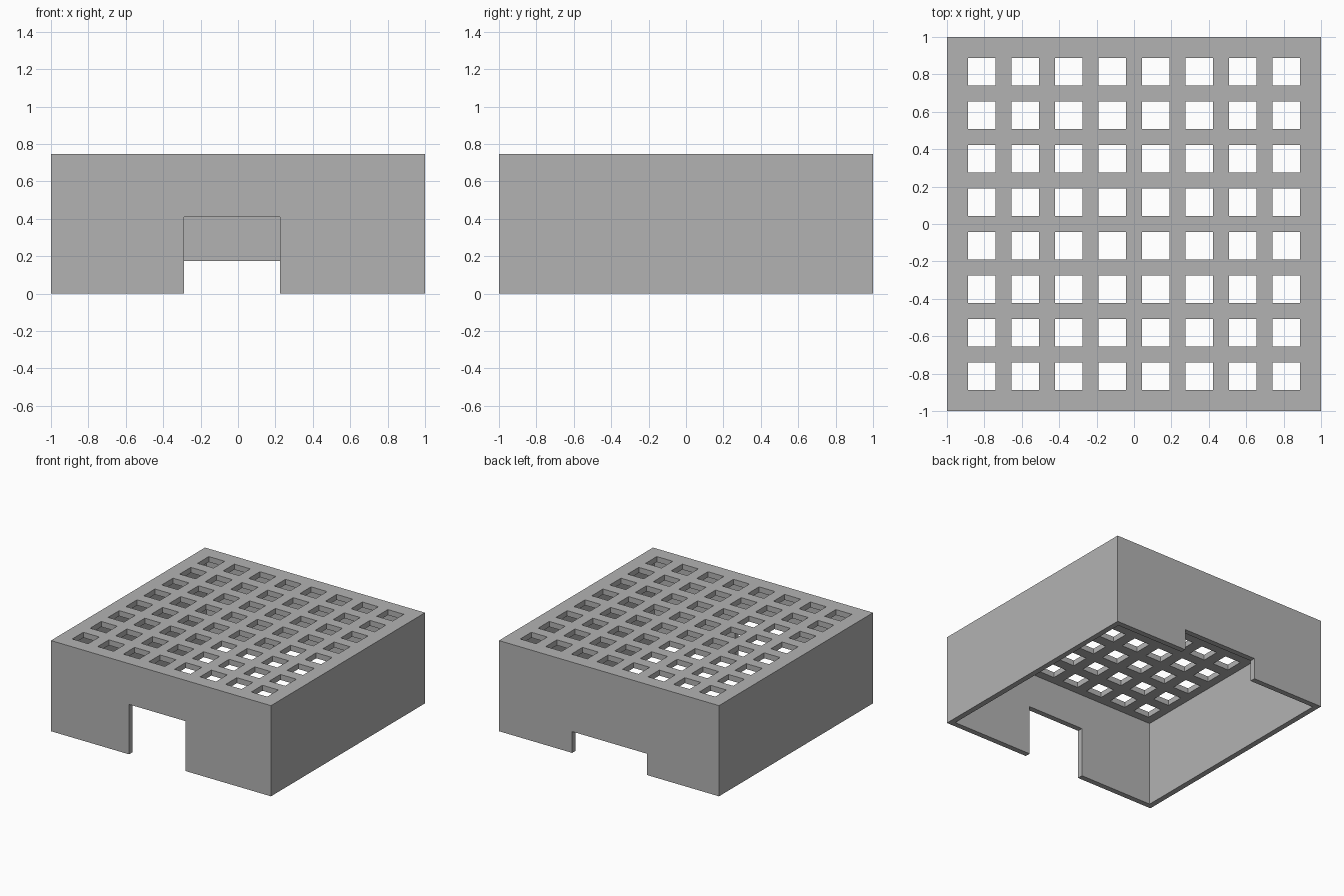
import bpy
import bmesh
from mathutils import Matrix, Vector

cube = bpy.data.objects.get("Cube")
if cube:
    bpy.data.objects.remove(cube, do_unlink=True)

HEIGHT = 0.745
WALL = 0.045
PITCH = 2 / 8.6
HOLE = 0.145
COUNT = 8

grey = bpy.data.materials.new("mid_grey")
grey.use_nodes = True
colour = (0.45, 0.45, 0.45, 1)
grey.diffuse_color = colour
grey.node_tree.nodes["Principled BSDF"].inputs["Base Color"].default_value = colour


def make_boxes(name, boxes):
    """One object holding a box for each (low corner, high corner) pair."""
    bm = bmesh.new()
    for low, high in boxes:
        low, high = Vector(low), Vector(high)
        place = Matrix.Translation((low + high) / 2) @ Matrix.Diagonal((*(high - low), 1))
        bmesh.ops.create_cube(bm, size=1, matrix=place)
    mesh = bpy.data.meshes.new(name)
    bm.to_mesh(mesh)
    bm.free()
    mesh.materials.append(grey)
    obj = bpy.data.objects.new(name, mesh)
    bpy.context.collection.objects.link(obj)
    return obj


def cut(target, name, boxes):
    """Subtract the boxes from the target and discard the cutter."""
    cutter = make_boxes(name, boxes)
    cutter.hide_render = True
    mod = target.modifiers.new(name, "BOOLEAN")
    mod.operation = "DIFFERENCE"
    mod.solver = "EXACT"
    mod.object = cutter
    bpy.context.view_layer.objects.active = target
    bpy.ops.object.modifier_apply(modifier=mod.name)
    bpy.data.objects.remove(cutter, do_unlink=True)


# Solid block, hollowed from below
cover = make_boxes("perforated_cover", [((-1, -1, 0), (1, 1, HEIGHT))])
inner = 1 - WALL
cut(cover, "cavity_cutter", [((-inner, -inner, -0.1), (inner, inner, HEIGHT - WALL))])

# Tall notch in the front wall, low wide notch in the back wall
cut(cover, "front_notch_cutter", [((-0.29, -1.1, -0.1), (0.225, -0.9, 0.41))])
cut(cover, "back_notch_cutter", [((-0.345, 0.9, -0.1), (0.335, 1.1, 0.175))])

# Square holes through the top plate
centres = [(i - (COUNT - 1) / 2) * PITCH for i in range(COUNT)]
half = HOLE / 2
cut(cover, "hole_cutter", [
    ((x - half, y - half, HEIGHT - 0.1), (x + half, y + half, HEIGHT + 0.1))
    for x in centres for y in centres])
